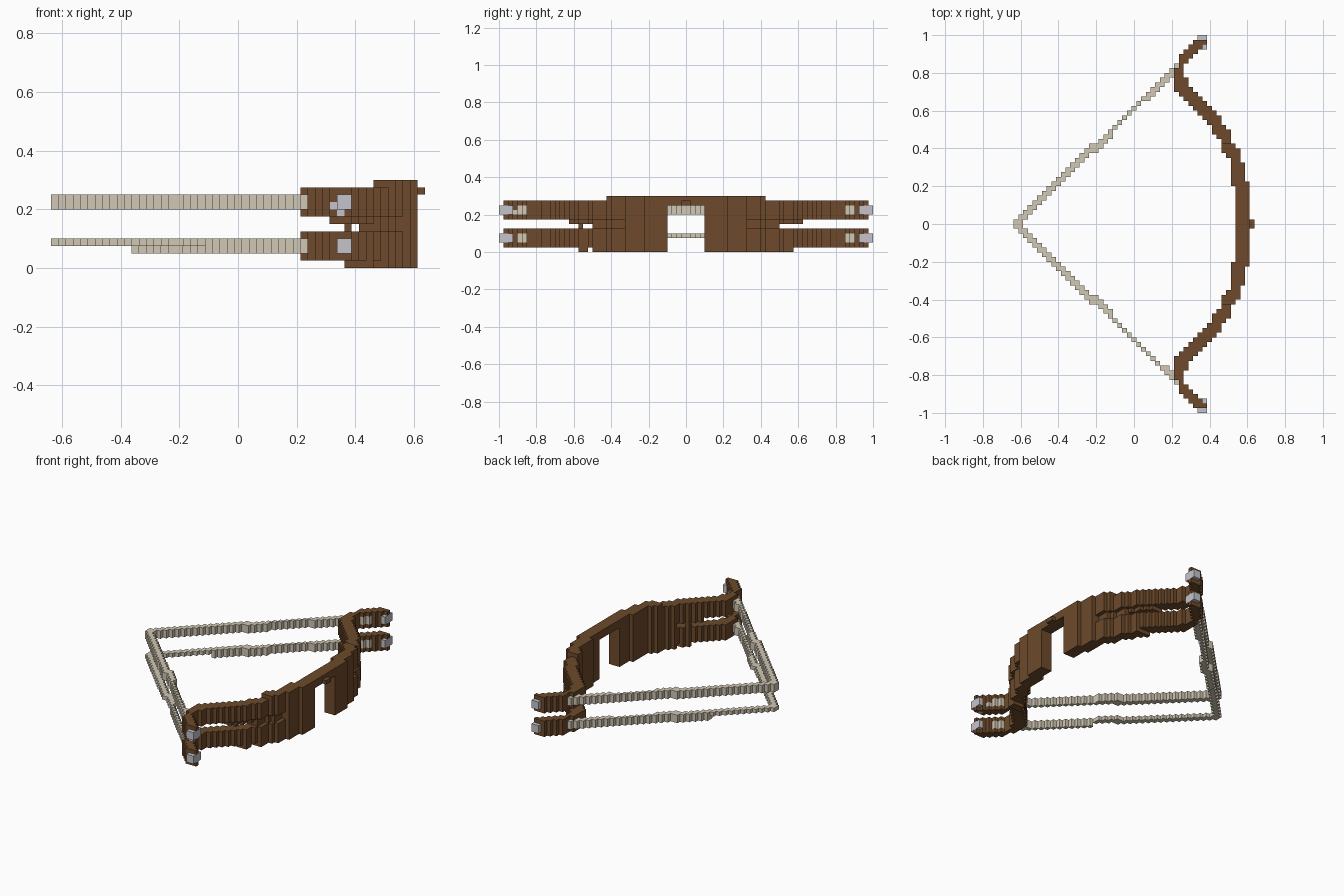
import bpy
import bmesh

CELL = 0.025          # size of one block
X_MIN = -0.6375       # left edge of the block grid

cube = bpy.data.objects.get("Cube")
if cube:
    bpy.data.objects.remove(cube, do_unlink=True)


def make_material(name, color):
    mat = bpy.data.materials.new(name)
    mat.use_nodes = True
    mat.diffuse_color = (*color, 1)
    bsdf = mat.node_tree.nodes["Principled BSDF"]
    bsdf.inputs["Base Color"].default_value = (*color, 1)
    bsdf.inputs["Roughness"].default_value = 0.8
    return mat


cells = {}            # (i, j, k) block -> part name


def fill(part, side, xs, js, ks):
    """Fill a box of blocks; j counts outward from the middle on either side."""
    for i in xs:
        for j in js:
            for k in ks:
                cells[i, j if side > 0 else -1 - j, k] = part


def lerp(points, t):
    """Stepped value of a polyline at t."""
    for (a, va), (b, vb) in zip(points, points[1:]):
        if a <= t <= b:
            return round(va + (vb - va) * (t - a) / (b - a))
    return points[-1][1]


# Limb outline seen from above: (row, column)
INNER = [(0, 47), (7, 47), (8, 46), (12, 46), (16, 44), (20, 42), (24, 38),
         (27, 35), (28, 34), (32, 34), (33, 35), (35, 35), (36, 36), (38, 38)]
OUTER = [(0, 50), (8, 50), (9, 49), (12, 49), (16, 47), (20, 45), (24, 42), (28, 38),
         (31, 36), (32, 36), (34, 37), (35, 38), (37, 40), (38, 41)]
LOWER, UPPER = range(1, 5), range(7, 11)
LOW_MID, UP_MID = range(2, 4), range(8, 10)


def limb_layers(j, side):
    """Heights filled with wood in row j."""
    if j < 4:
        return [10, 11]                      # bridge over the arrow window
    ks = [*LOWER, *UPPER]
    if j < 17:
        ks.append(11)
    if j < 23 and not (side < 0 and j == 20):
        ks.append(0)
    if j < 20 or (side < 0 and j == 22):
        ks.append(5)
    if j < 25:
        ks.append(6)
    return ks


for side in (1, -1):
    # Wooden body and twin limbs, with a shallow groove between the limbs
    for j in range(39):
        start, end = lerp(INNER, j), lerp(OUTER, j)
        for k in limb_layers(j, side):
            stop = end
            if k == 5 and j > 20:
                stop = start + 1
            elif k in (5, 6) and j > 12:
                stop = end - 1
            fill("bow_limbs", side, range(start, stop), [j], [k])
    # Sight bump on the bridge
    fill("bow_limbs", side, [50], [0], [10])

    # Drawn strings, upper and lower, stepping out to the limbs
    for i in range(35):
        far = round(i * 0.97)
        x = X_MIN + i * CELL
        thin = -0.12 < x < 0.04 if side > 0 else -0.12 < x < 0.14
        rows = [far] if thin else [max(far - 1, 0), far]
        thick_from = -0.37 if side > 0 else -0.12
        fill("bow_strings", side, [i], rows, UP_MID)
        fill("bow_strings", side, [i], rows, LOW_MID if x > thick_from else [3])

    for ks in (UP_MID, LOW_MID):
        # String ends showing on the outer face of the limbs
        for j in (34, 35):
            fill("bow_strings", side, range(36, lerp(OUTER, j)), [j], ks)
        # Metal limb tips
        fill("limb_tips", side, [40], [37], ks)
        fill("limb_tips", side, [39, 40], [38, 39], ks)

# Extra string and metal blocks beside the right upper tip
fill("bow_strings", -1, [38], [36], [8])
fill("limb_tips", -1, [38], [38], [8])
fill("limb_tips", -1, [39], [38], [7])

# Neighbour direction -> corner loop of that block face
FACES = {
    (1, 0, 0): ("100", "110", "111", "101"), (-1, 0, 0): ("000", "001", "011", "010"),
    (0, 1, 0): ("010", "011", "111", "110"), (0, -1, 0): ("000", "100", "101", "001"),
    (0, 0, 1): ("001", "101", "111", "011"), (0, 0, -1): ("000", "010", "110", "100"),
}


def build_part(part, mat):
    """Make one mesh from the exposed block faces of a part."""
    bm = bmesh.new()
    verts = {}

    def vert(p):
        if p not in verts:
            verts[p] = bm.verts.new((X_MIN + p[0] * CELL, p[1] * CELL, p[2] * CELL))
        return verts[p]

    for cell, owner in cells.items():
        if owner != part:
            continue
        for step, loop in FACES.items():
            if tuple(c + d for c, d in zip(cell, step)) in cells:
                continue
            bm.faces.new([vert(tuple(c + int(o) for c, o in zip(cell, corner)))
                          for corner in loop])
    mesh = bpy.data.meshes.new(part)
    bm.to_mesh(mesh)
    bm.free()
    mesh.materials.append(mat)
    bpy.context.collection.objects.link(bpy.data.objects.new(part, mesh))


build_part("bow_limbs", make_material("brown wood", (0.155, 0.068, 0.024)))
build_part("bow_strings", make_material("pale string", (0.64, 0.58, 0.46)))
build_part("limb_tips", make_material("grey metal", (0.55, 0.55, 0.60)))
